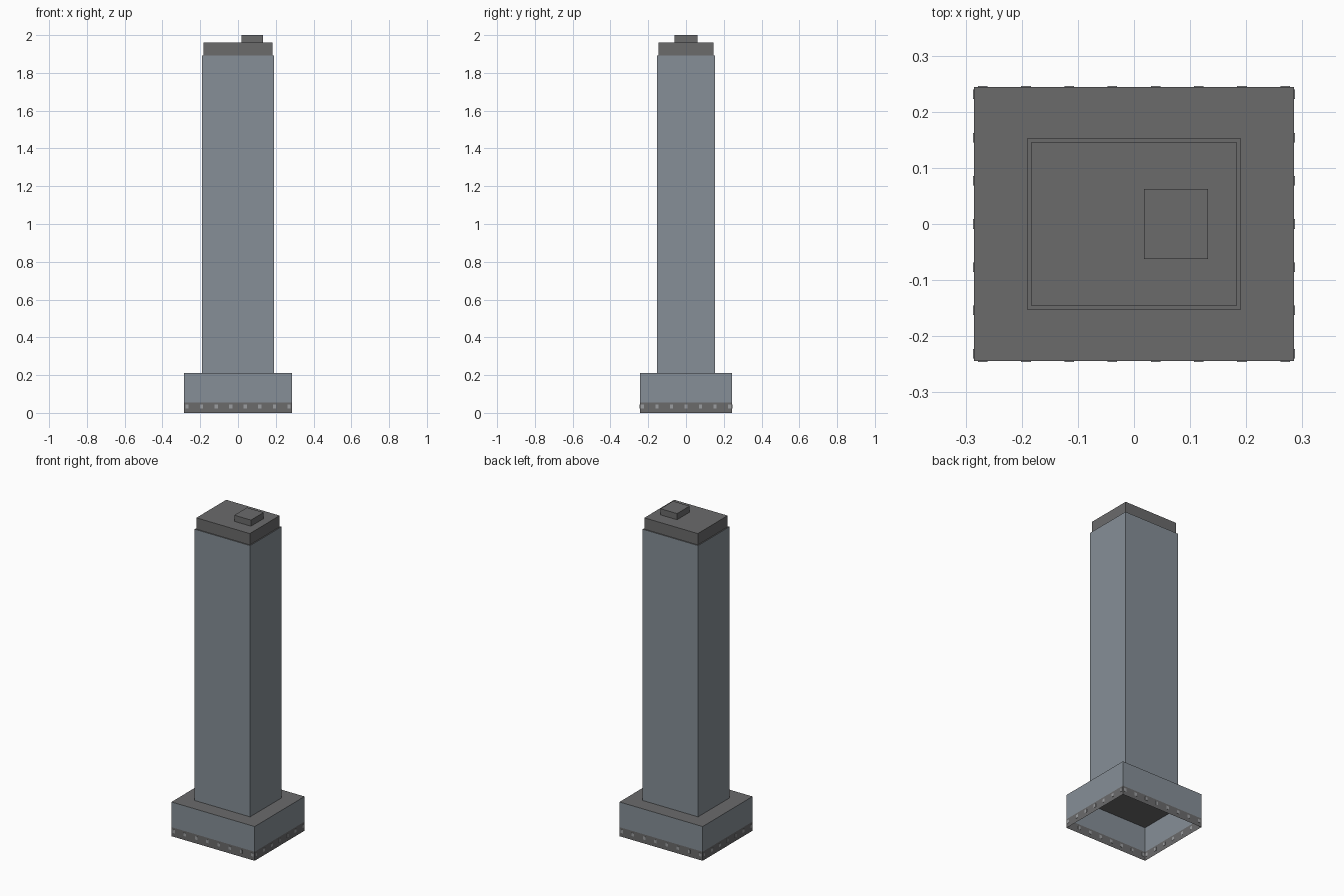
import bpy
import bmesh

cube = bpy.data.objects.get("Cube")
if cube:
    bpy.data.objects.remove(cube, do_unlink=True)


def material(name, rgb):
    m = bpy.data.materials.new(name)
    m.use_nodes = True
    colour = (*rgb, 1)
    m.diffuse_color = colour
    m.node_tree.nodes["Principled BSDF"].inputs["Base Color"].default_value = colour
    return m


facade = material("facade blue grey", (0.24, 0.275, 0.31))
concrete = material("concrete grey", (0.145, 0.145, 0.148))
pale = material("pale window grey", (0.33, 0.34, 0.35))


def box(name, centre, size, materials, cut=None, bottom=False):
    """Box standing on centre; horizontal faces and any wall below cut use materials[1]."""
    bm = bmesh.new()
    bmesh.ops.create_cube(bm, size=1)
    for v in bm.verts:
        v.co = [v.co[i] * size[i] + centre[i] for i in range(3)]
        v.co.z += size[2] / 2
    if not bottom:
        bm.normal_update()
        bmesh.ops.delete(bm, geom=[f for f in bm.faces if f.normal.z < -0.5], context="FACES")
    if cut:
        bmesh.ops.bisect_plane(bm, geom=bm.verts[:] + bm.edges[:] + bm.faces[:],
                               plane_co=(0, 0, cut), plane_no=(0, 0, 1))
    bm.normal_update()
    for f in bm.faces:
        low = cut is not None and f.calc_center_median().z < cut
        if len(materials) > 1 and (abs(f.normal.z) > 0.5 or low):
            f.material_index = 1
    mesh = bpy.data.meshes.new(name)
    bm.to_mesh(mesh)
    bm.free()
    for m in materials:
        mesh.materials.append(m)
    ob = bpy.data.objects.new(name, mesh)
    bpy.context.collection.objects.link(ob)
    return ob


# Stacked masses: hollow podium with street band, shaft, roof storey, plant room
W, D = 0.57, 0.488
box("podium", (0, 0, 0), (W, D, 0.212), [facade, concrete], cut=0.056)
box("tower_shaft", (0, 0, 0.212), (0.38, 0.306, 1.68), [facade, concrete])
box("roof_storey", (0, 0, 1.892), (0.366, 0.292, 0.07), [concrete])
box("plant_room", (0.075, 0, 1.962), (0.114, 0.124, 0.038), [concrete])

# Small street-level windows through the thin podium wall
STEP, Z, THICK = 0.077, 0.024, 0.003
for side, face in ((-1, "front"), (1, "back")):
    for i in range(8):
        box(f"{face}_window_{i + 1}", ((i - 3.5) * STEP, side * D / 2, Z),
            (0.017, THICK, 0.02), [pale], bottom=True)
for side, face in ((-1, "right"), (1, "left")):
    for i in range(7):
        box(f"{face}_window_{i + 1}", (side * W / 2, (i - 3) * STEP, Z),
            (THICK, 0.017, 0.02), [pale], bottom=True)
